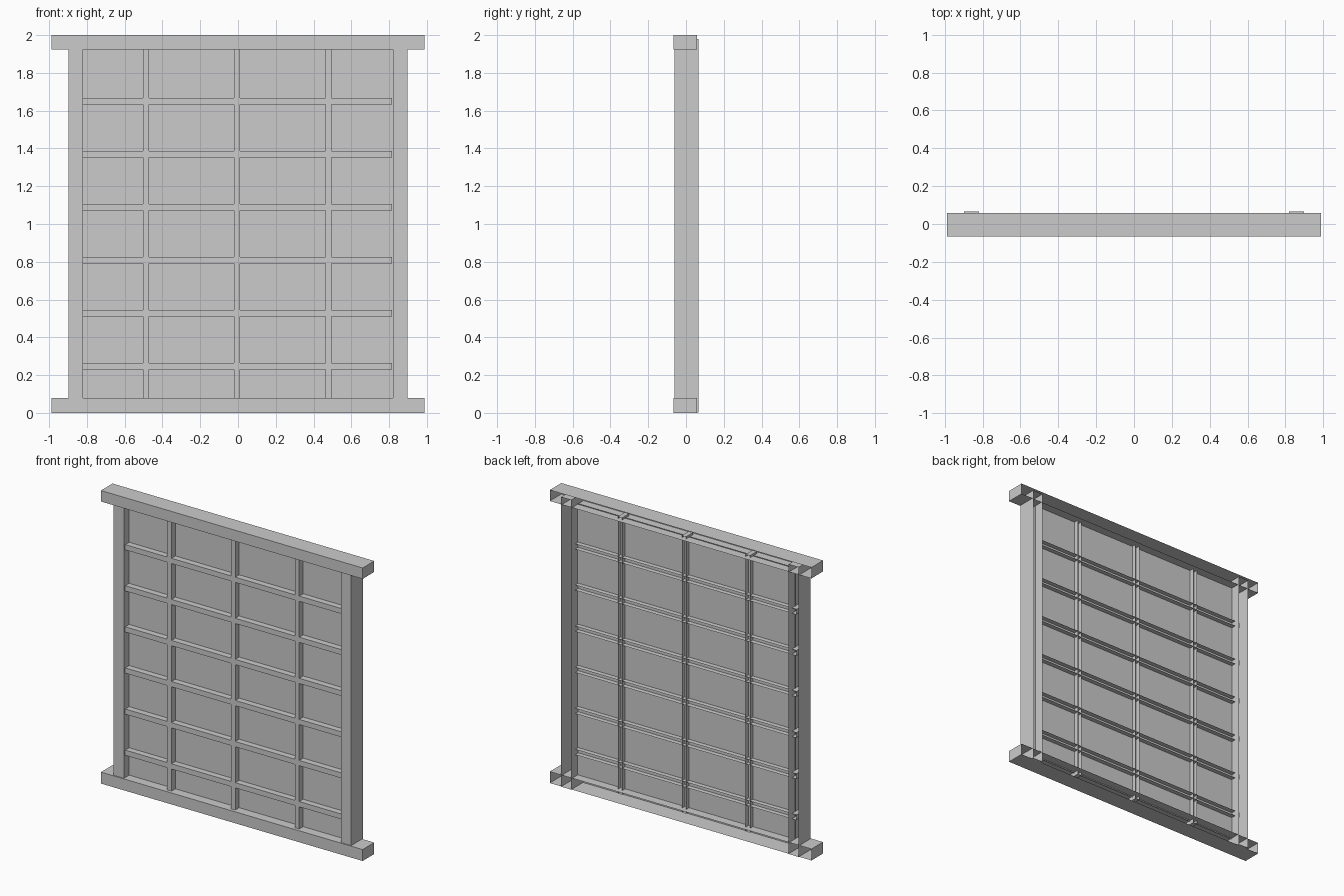
import bpy, bmesh

if "Cube" in bpy.data.objects:
    bpy.data.objects.remove(bpy.data.objects["Cube"])


def open_box(name, x, y, z):
    """Box shell given (min, max) per axis, left open at the back (+y)."""
    bm = bmesh.new()
    bmesh.ops.create_cube(bm, size=1.0)
    for v in bm.verts:
        for i, (lo, hi) in enumerate((x, y, z)):
            v.co[i] = hi if v.co[i] > 0 else lo
    bm.normal_update()
    back = [f for f in bm.faces if f.normal.y > 0.9]
    bmesh.ops.delete(bm, geom=back, context='FACES_ONLY')
    mesh = bpy.data.meshes.new(name)
    bm.to_mesh(mesh)
    bm.free()
    obj = bpy.data.objects.new(name, mesh)
    bpy.context.collection.objects.link(obj)
    return obj


# Top and bottom rails
RAIL_Y = (-0.067, 0.058)
open_box("bottom_rail", (-0.988, 0.988), RAIL_Y, (0.0, 0.078))
open_box("top_rail", (-0.988, 0.988), RAIL_Y, (1.925, 2.0))

# Side stiles
STILE_Y = (-0.06, 0.067)
open_box("left_stile", (-0.897, -0.82), STILE_Y, (0.003, 1.98))
open_box("right_stile", (0.82, 0.897), STILE_Y, (0.003, 1.98))

# Lattice bars crossing the panel
BAR_Y = (-0.045, 0.03)
for i, x in enumerate((-0.487, -0.005, 0.478)):
    open_box(f"vertical_bar_{i + 1}", (x - 0.016, x + 0.016), BAR_Y, (0.05, 1.94))
for i in range(6):
    z = 0.247 + 0.2805 * i
    open_box(f"horizontal_bar_{i + 1}", (-0.855, 0.816), BAR_Y, (z - 0.018, z + 0.018))

# Thin infill panel
bm = bmesh.new()
corners = ((-0.825, 0.07), (0.825, 0.07), (0.825, 1.93), (-0.825, 1.93))
bm.faces.new([bm.verts.new((x, -0.003, z)) for x, z in corners])
mesh = bpy.data.meshes.new("panel")
bm.to_mesh(mesh)
bm.free()
bpy.context.collection.objects.link(bpy.data.objects.new("panel", mesh))
